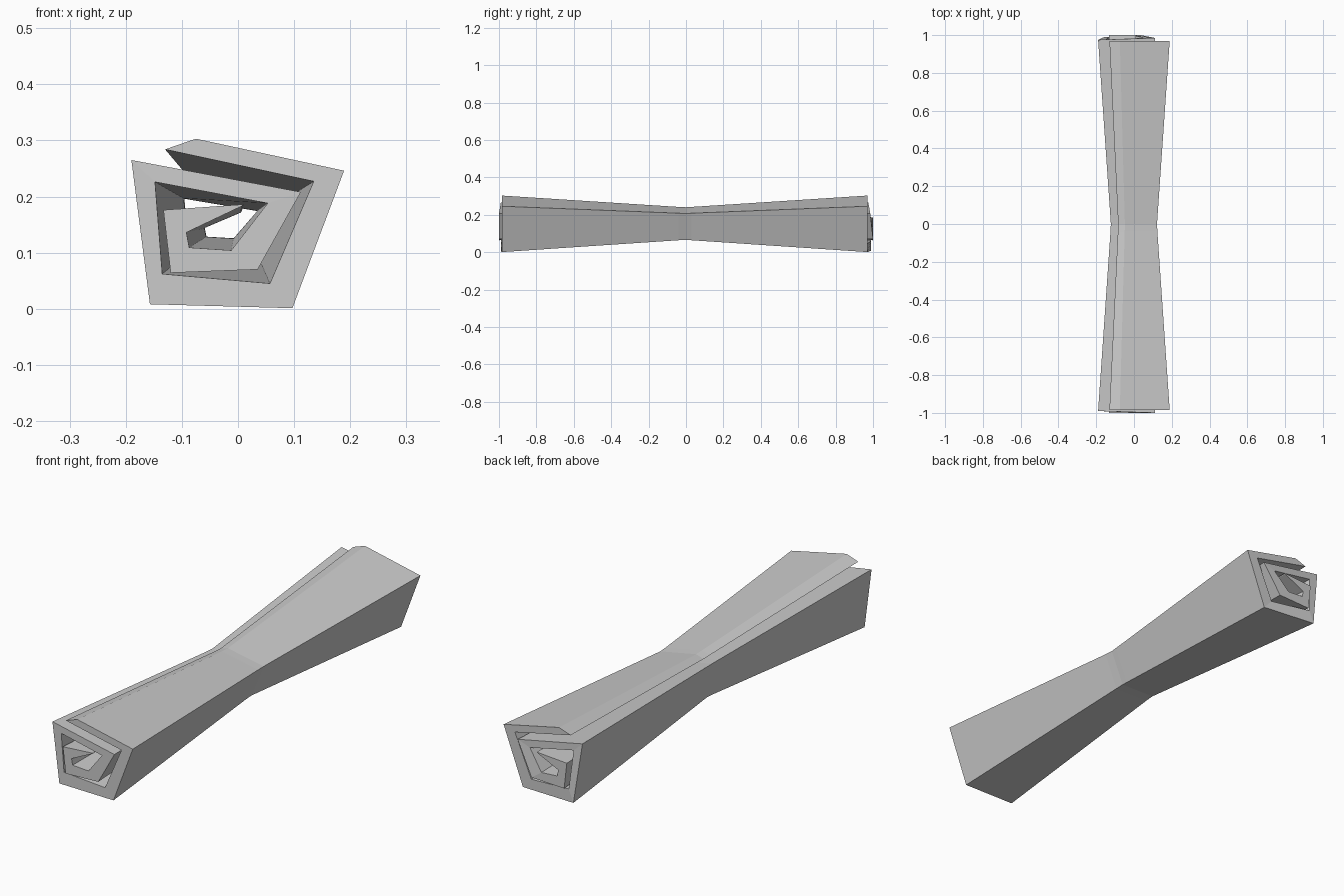
import bpy, bmesh

if "Cube" in bpy.data.objects:
    bpy.data.objects.remove(bpy.data.objects["Cube"])

# Rolled sheet: spiral cross-section (x, z), outer and inner side of the strip
outer = [(-.075, .303), (.189, .246), (.097, .001), (-.157, .008), (-.19, .265),
         (.112, .208), (.035, .07), (-.12, .064), (-.133, .176), (.01, .186)]
inner = [(-.13, .284), (.135, .227), (.057, .045), (-.135, .062), (-.148, .226),
         (.053, .188), (-.012, .104), (-.087, .109), (-.092, .136), (.007, .183)]
# End of the sheet at the front and back for each spiral corner
front = [-.985, -.985, -.985, -.99, -.99, -1, -1, -1, -1, -1]
back = [.97, .97, .97, .99, .975, .985, 1, 1, 1, 1]

# Stations along the length: (y or None for the sheet ends, x scale, z scale)
CZ = .155
stations = [(front, 1, 1), (-.04, .655, .59), (0, .645, .577), (.03, .655, .59), (back, 1, 1)]

bm = bmesh.new()
n = len(outer)
rings = []
for y, sx, sz in stations:
    ring = []
    for side in (outer, inner):
        row = []
        for i, (x, z) in enumerate(side):
            yy = y[i] if isinstance(y, list) else y
            row.append(bm.verts.new((x * sx, yy, CZ + (z - CZ) * sz)))
        ring.append(row)
    rings.append(ring)

# Long walls of the sheet and its two long edges
for (oa, ia), (ob, ib) in zip(rings, rings[1:]):
    for i in range(n - 1):
        bm.faces.new((oa[i], oa[i + 1], ob[i + 1], ob[i]))
        bm.faces.new((ia[i + 1], ia[i], ib[i], ib[i + 1]))
    bm.faces.new((ia[0], oa[0], ob[0], ib[0]))
    bm.faces.new((oa[-1], ia[-1], ib[-1], ob[-1]))

# Spiral end faces
for o, k in (rings[0], rings[-1]):
    for i in range(n - 1):
        bm.faces.new((o[i], k[i], k[i + 1], o[i + 1]))

bmesh.ops.recalc_face_normals(bm, faces=bm.faces[:])
mesh = bpy.data.meshes.new("rolled_sheet")
bm.to_mesh(mesh)
bm.free()

mat = bpy.data.materials.new("light grey")
mat.diffuse_color = (.6, .6, .6, 1)
mat.use_nodes = True
mat.node_tree.nodes["Principled BSDF"].inputs["Base Color"].default_value = mat.diffuse_color
mesh.materials.append(mat)
obj = bpy.data.objects.new("rolled_sheet", mesh)
bpy.context.collection.objects.link(obj)
